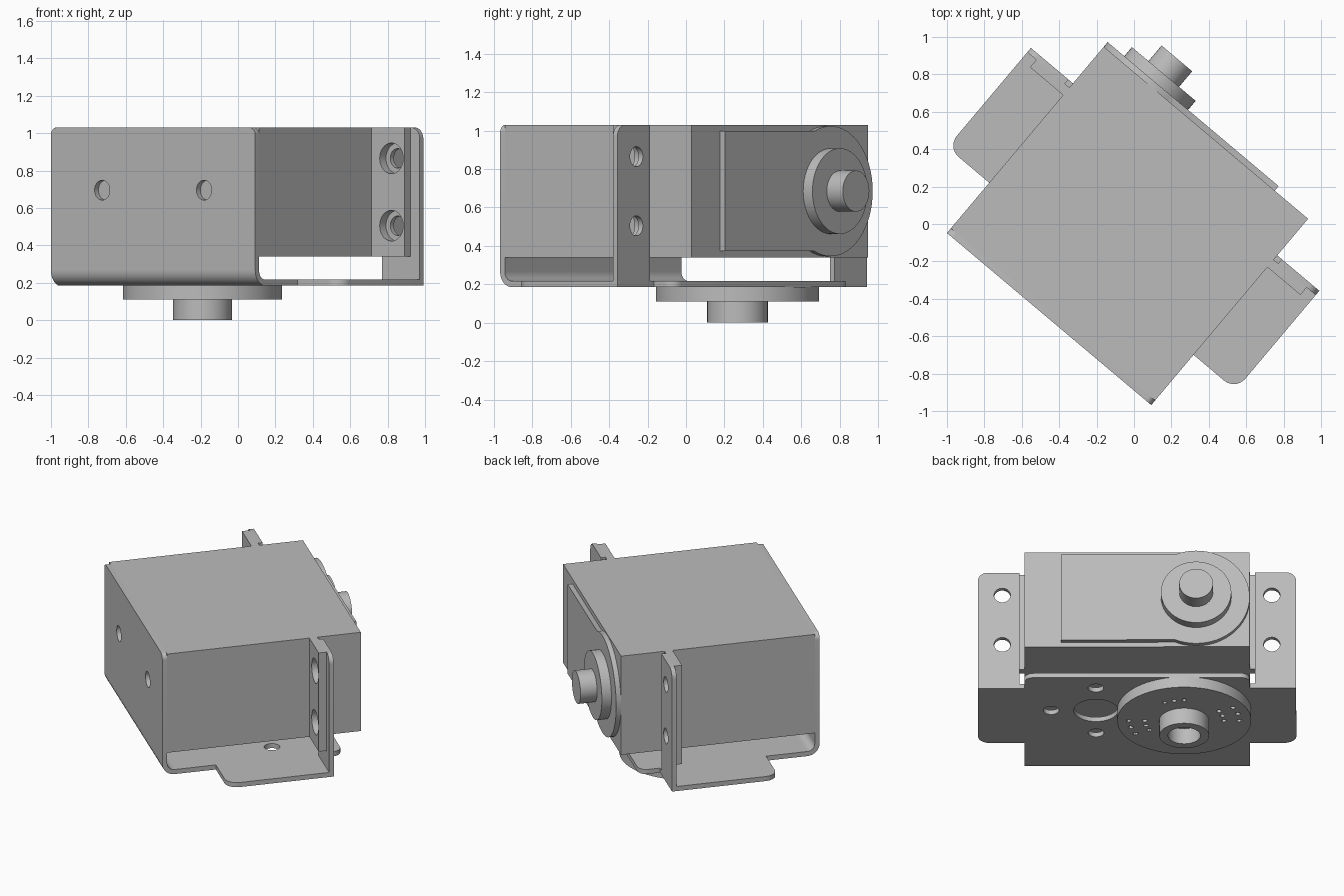
import bpy, bmesh
from math import sin, cos, pi, radians
from mathutils import Matrix, Vector

cube = bpy.data.objects.get("Cube")
if cube:
    bpy.data.objects.remove(cube, do_unlink=True)

grey = bpy.data.materials.new("plain grey")
grey.use_nodes = True
colour = (0.5, 0.5, 0.5, 1)
grey.diffuse_color = colour
grey.node_tree.nodes["Principled BSDF"].inputs["Base Color"].default_value = colour

TURN = Matrix.Rotation(radians(-40.1), 4, 'Z')
MID = -0.02                      # symmetry line of case and bracket
HALF, WING, SHEET = 0.714, 1.008, 0.032
LOW, BASE, TOP = 0.185, 0.34, 1.03
FRONT, BACK = -0.681, 0.621


def rounded(corners):
    """Outline from (a, b, radius) corners, all of them square."""
    pts = []
    for i, c in enumerate(corners):
        p = Vector(c[:2])
        r = c[2] if len(c) > 2 else 0
        if not r:
            pts.append(p)
            continue
        a = (Vector(corners[i - 1][:2]) - p).normalized()
        b = (Vector(corners[(i + 1) % len(corners)][:2]) - p).normalized()
        centre = p + r * (a + b)
        for k in range(9):
            t = k * pi / 16
            pts.append(centre - r * (b * cos(t) + a * sin(t)))
    return pts


def rect(a0, a1, b0, b1):
    return [(a0, b0), (a1, b0), (a1, b1), (a0, b1)]


def circle(a, b, r, n=48):
    return [(a + r * cos(2 * pi * k / n), b + r * sin(2 * pi * k / n)) for k in range(n)]


def prism(name, outlines, lo, hi, axis):
    """Extrude each outline from lo to hi along the axis."""
    place = {'X': lambda a, b, h: (h, a, b),
             'Y': lambda a, b, h: (a, h, b),
             'Z': lambda a, b, h: (a, b, h)}[axis]
    bm = bmesh.new()
    for outline in outlines:
        face = bm.faces.new([bm.verts.new(place(p[0], p[1], lo)) for p in outline])
        out = bmesh.ops.extrude_face_region(bm, geom=[face], use_keep_orig=True)
        new = [g for g in out["geom"] if isinstance(g, bmesh.types.BMVert)]
        bmesh.ops.translate(bm, verts=new, vec=Vector(place(0, 0, hi - lo)))
    bmesh.ops.recalc_face_normals(bm, faces=bm.faces[:])
    mesh = bpy.data.meshes.new(name)
    bm.to_mesh(mesh)
    bm.free()
    mesh.materials.append(grey)
    ob = bpy.data.objects.new(name, mesh)
    bpy.context.collection.objects.link(ob)
    ob.matrix_world = TURN
    return ob


def activate(ob):
    bpy.ops.object.select_all(action='DESELECT')
    ob.select_set(True)
    bpy.context.view_layer.objects.active = ob


def drill(ob, outlines, lo, hi, axis):
    """Cut holes through a part and discard the cutter."""
    cutter = prism("hole_cutter", outlines, lo, hi, axis)
    cutter.hide_render = True
    mod = ob.modifiers.new("holes", 'BOOLEAN')
    mod.operation, mod.solver, mod.object = 'DIFFERENCE', 'EXACT', cutter
    activate(ob)
    bpy.ops.object.modifier_apply(modifier=mod.name)
    bpy.data.objects.remove(cutter, do_unlink=True)


parts = []
screw_z = (0.505, 0.865)
screw_x = 0.854

# Motor case with its mounting ears
ear0, ear1, ear_end = 0.283, 0.335, 0.945
side = [(HALF, FRONT + SHEET), (HALF, ear0), (ear_end, ear0),
        (ear_end, ear1), (HALF, ear1), (HALF, BACK)]
case = prism("motor_case", [[(MID + x, y) for x, y in side] +
                            [(MID - x, y) for x, y in reversed(side)]], BASE, TOP, 'Z')
drill(case, [circle(MID + s * screw_x, z, 0.082) for s in (-1, 1) for z in screw_z],
      ear0 - 0.02, ear1 + 0.02, 'Y')
parts.append(case)

# Raised rear panel with a round end, boss and shaft
bx, bz, br, half = -0.395, 0.685, 0.339, 0.312
arc = [radians(67 + 226 * k / 40) for k in range(41)]
panel = [(0.461, bz - half), (0.461, bz + half)]
panel += [(bx + br * cos(t), bz + br * sin(t)) for t in arc]
parts.append(prism("rear_panel", [panel], BACK, 0.653, 'Y'))
parts.append(prism("rear_boss", [circle(bx, bz, 0.223)], 0.653, 0.716, 'Y'))
parts.append(prism("rear_shaft", [circle(bx, bz, 0.107)], 0.716, 0.825, 'Y'))

# Bracket front plate
bend = 0.27
plate = prism("bracket_front", [rounded([
    (MID - HALF, bend), (MID + HALF, bend),
    (MID + HALF, TOP, 0.04), (MID - HALF, TOP, 0.04)])], FRONT, FRONT + SHEET, 'Y')
drill(plate, [circle(MID + s * 0.356, 0.695, 0.053) for s in (-1, 1)],
      FRONT - 0.02, FRONT + SHEET + 0.02, 'Y')
parts.append(plate)

# Bracket bend between front and floor
floor_front = -0.595
inner, upper = FRONT + SHEET, LOW + SHEET
parts.append(prism("bracket_bend", [rounded([
    (FRONT, bend), (FRONT, LOW, 0.08), (floor_front, LOW),
    (floor_front, upper), (inner, upper, 0.048), (inner, bend)])],
    MID - HALF, MID + HALF, 'X'))

# Bracket floor with side wings and bolt holes
wing_front, wing_back = -0.33, 0.365
side = [(HALF, floor_front), (HALF, wing_front), (WING, wing_front, 0.08),
        (WING, wing_back), (HALF, wing_back), (HALF, 0.5, 0.06)]
floor = prism("bracket_floor", [rounded(
    [(MID + c[0], *c[1:]) for c in side] +
    [(MID - c[0], *c[1:]) for c in reversed(side)])], LOW, upper, 'Z')
hx, hy, ring = 0.241, 0.083, 0.284
bolts = [circle(hx + ring * cos(k * pi / 2), hy + ring * sin(k * pi / 2), 0.05, 32)
         for k in range(4)]
drill(floor, [circle(hx, hy, 0.14)] + bolts, LOW - 0.02, upper + 0.02, 'Z')
parts.append(floor)

# Upright flanges behind the ears
for s, label in ((-1, "right"), (1, "left")):
    flange = prism(label + "_flange", [rounded([
        (MID + s * 0.746, upper), (MID + s * WING, upper),
        (MID + s * WING, TOP, 0.06), (MID + s * 0.746, TOP)])], ear1, wing_back, 'Y')
    drill(flange, [circle(MID + s * screw_x, z, 0.052) for z in screw_z],
          ear1 - 0.02, wing_back + 0.02, 'Y')
    parts.append(flange)

# Round turntable with pin holes, and its hollow hub
dx, dy, disc_low = -0.318, 0.083, 0.11
turntable = prism("turntable", [circle(dx, dy, 0.425, 72)], disc_low, LOW, 'Z')
pins = []
for k in range(4):
    for r in ((0.25, 0.35) if k % 2 == 0 else (0.26,)):
        for step in (0, 14, 28):
            t = k * pi / 2 - radians(step)
            pins.append(circle(dx + r * cos(t), dy + r * sin(t), 0.016, 12))
drill(turntable, pins, disc_low - 0.02, LOW - 0.02, 'Z')
hub = prism("turntable_hub", [circle(dx, dy, 0.158)], 0, disc_low, 'Z')
drill(hub, [circle(dx, dy, 0.103)], -0.02, disc_low + 0.02, 'Z')
parts += [turntable, hub]

# Smooth the round walls, keep the edges sharp
for ob in parts:
    activate(ob)
    bpy.ops.object.shade_smooth_by_angle(angle=radians(30))
